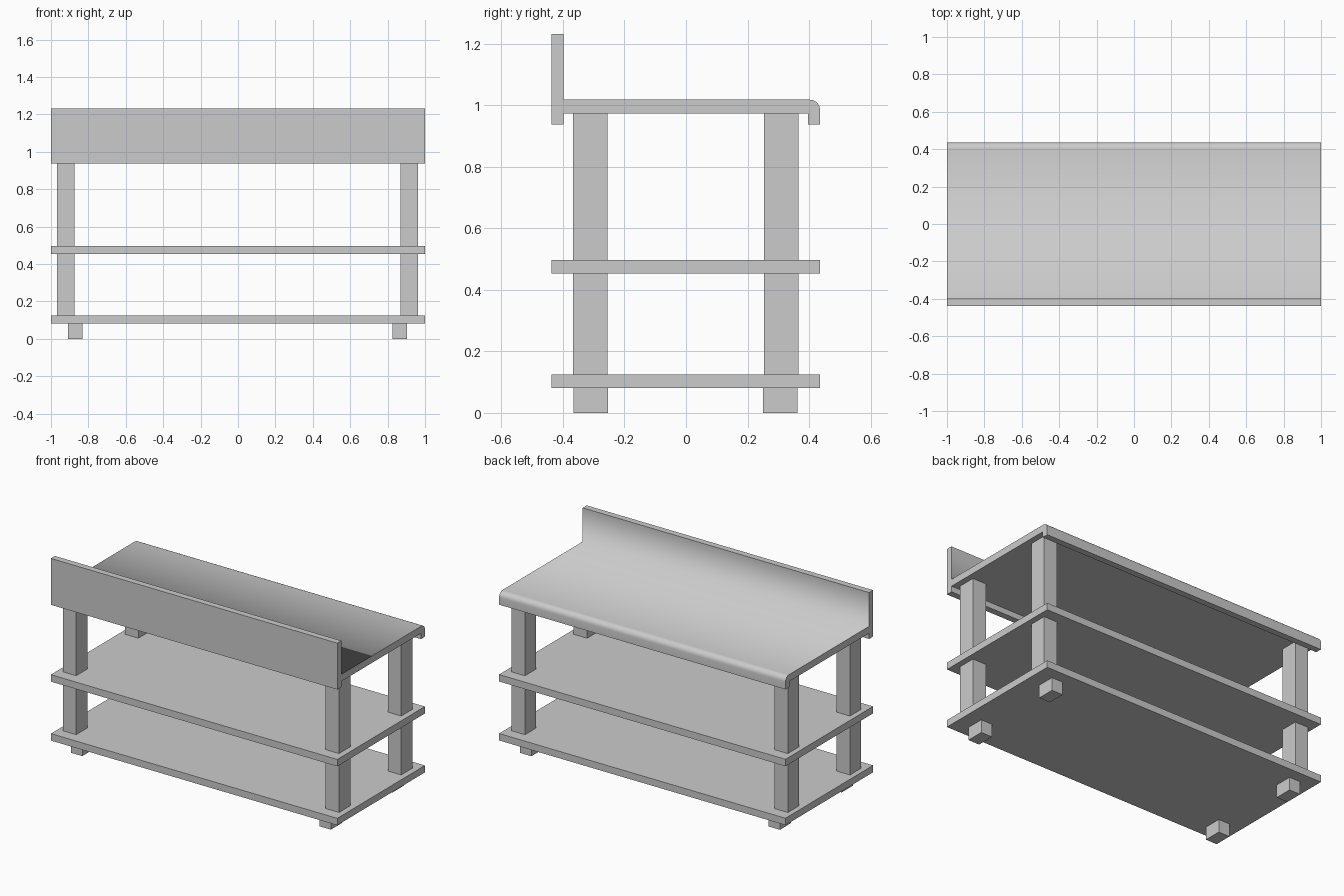
import bpy, bmesh, math

if "Cube" in bpy.data.objects:
    bpy.data.objects.remove(bpy.data.objects["Cube"])


def box(name, x0, x1, y0, y1, z0, z1):
    bpy.ops.mesh.primitive_cube_add(
        size=1, location=((x0 + x1) / 2, (y0 + y1) / 2, (z0 + z1) / 2))
    ob = bpy.context.object
    ob.name = name
    ob.scale = (x1 - x0, y1 - y0, z1 - z0)
    bpy.ops.object.transform_apply(location=False, rotation=False, scale=True)
    return ob


# Worktop: one profile with upright splashback and rounded lip, swept along x
arc = [(0.402 + 0.034 * math.sin(a), 0.984 + 0.034 * math.cos(a))
       for a in (math.radians(18 * i) for i in range(6))]
profile = [(-0.438, 0.938), (-0.438, 1.231), (-0.398, 1.231), (-0.398, 1.018)]
profile += arc + [(0.436, 0.938), (0.396, 0.938), (0.396, 0.974),
                  (-0.398, 0.974), (-0.398, 0.938)]
bm = bmesh.new()
face = bm.faces.new([bm.verts.new((-1, y, z)) for y, z in profile])
ext = bmesh.ops.extrude_face_region(bm, geom=[face])
bmesh.ops.translate(bm, vec=(2, 0, 0), verts=[
    v for v in ext["geom"] if isinstance(v, bmesh.types.BMVert)])
bmesh.ops.recalc_face_normals(bm, faces=bm.faces[:])
bm.normal_update()
# Smooth the upper sweep; keep outer corners and the underside crisp
for f in bm.faces:
    f.smooth = True
for e in bm.edges:
    under = sum(v.co.z for v in e.verts) / 2 < 0.98
    if e.calc_face_angle() > math.radians(60) and (e.is_convex or under):
        e.smooth = False
mesh = bpy.data.meshes.new("worktop")
bm.to_mesh(mesh)
bm.free()
bpy.context.collection.objects.link(bpy.data.objects.new("worktop", mesh))

# Shelves
box("middle_shelf", -1, 1, -0.438, 0.436, 0.453, 0.497)
box("lower_shelf", -1, 1, -0.438, 0.436, 0.081, 0.125)

# Posts between lower shelf and worktop, feet below
for sx, side in ((-1, "left"), (1, "right")):
    for sy, end in ((-1, "front"), (1, "back")):
        px, py = sx * 0.918 - 0.002, sy * 0.31 - 0.001
        box(f"{end}_{side}_post", px - 0.047, px + 0.047,
            py - 0.056, py + 0.056, 0.12, 0.976)
        fx, fy = sx * 0.868 - 0.003, sy * 0.308 - 0.001
        box(f"{end}_{side}_foot", fx - 0.039, fx + 0.039,
            fy - 0.056, fy + 0.056, 0, 0.083)
